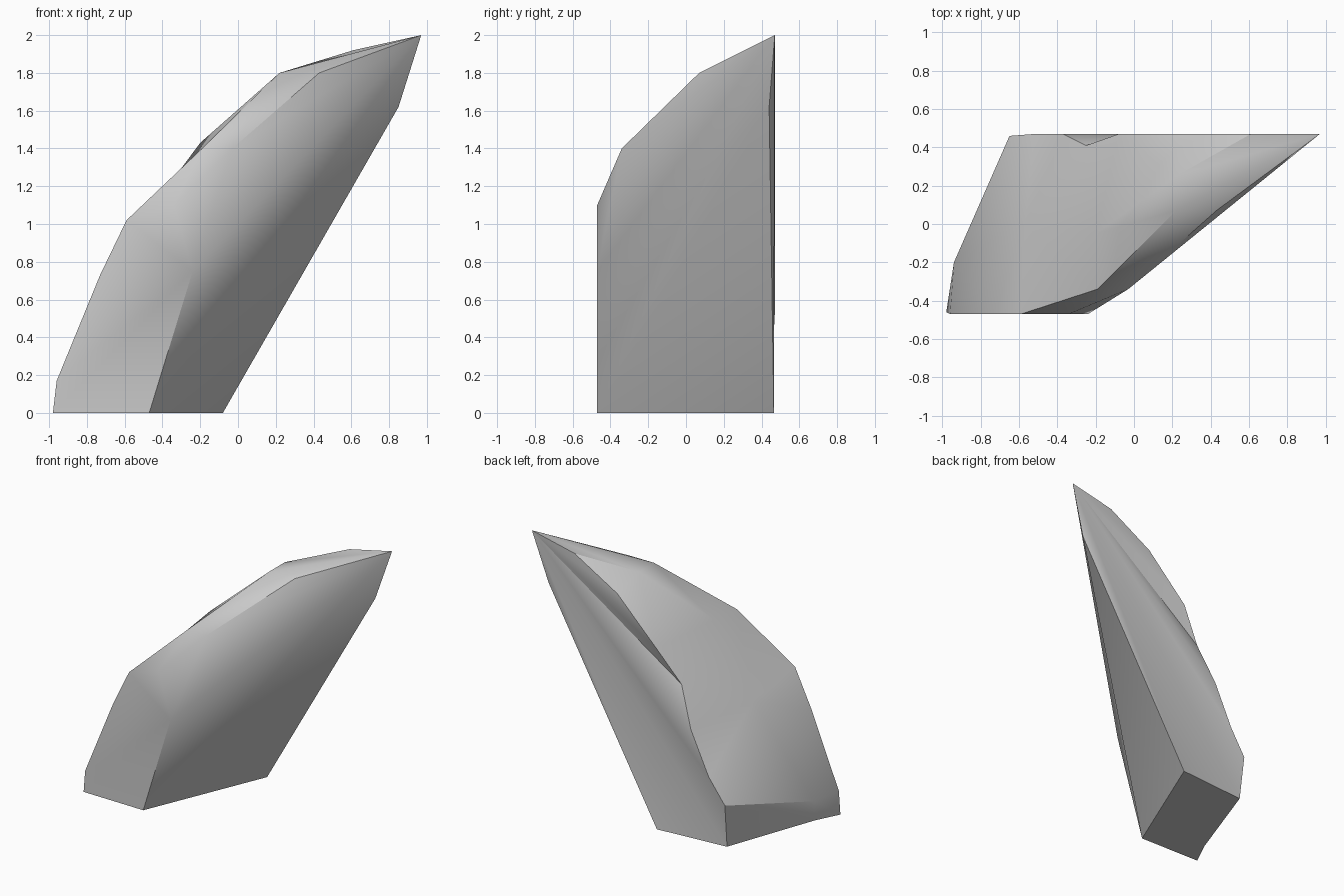
import bpy
import bmesh
import math
from mathutils import Vector

cube = bpy.data.objects.get("Cube")
if cube:
    bpy.data.objects.remove(cube, do_unlink=True)

stone = bpy.data.materials.new("plain grey")
stone.use_nodes = True
grey = (0.6, 0.6, 0.6, 1)
stone.diffuse_color = grey
stone.node_tree.nodes["Principled BSDF"].inputs["Base Color"].default_value = grey

bm = bmesh.new()


def rail(*points):
    """Add a row of vertices along one edge line of the shard."""
    return [bm.verts.new(Vector(p)) for p in points]


def face(*verts):
    """Add a face unless two of its corners coincide."""
    if len(set(verts)) == len(verts):
        bm.faces.new(verts)


def fan(centre, verts):
    """Join a row of vertices to one point."""
    for first, second in zip(verts, verts[1:]):
        face(centre, first, second)


def skin(left, right):
    """Fill between two rails with triangles, taking the shorter diagonal."""
    i = j = 0
    while i < len(left) - 1 or j < len(right) - 1:
        can_left = i < len(left) - 1
        can_right = j < len(right) - 1
        if can_left and can_right:
            step_left = ((left[i + 1].co - right[j].co).length
                         < (left[i].co - right[j + 1].co).length)
        else:
            step_left = can_left
        if step_left:
            face(left[i], left[i + 1], right[j])
            i += 1
        else:
            face(left[i], right[j + 1], right[j])
            j += 1


# Tip and the five corners of the foot
tip, = rail((.97, .47, 2))
foot = rail((-.47, -.47, 0), (-.08, .465, 0), (-.64, .42, 0),
            (-.89, -.28, 0), (-.98, -.46, 0))
foot_front, foot_side, foot_back, foot_left, foot_corner = foot

# Rails running from the foot towards the tip
front_edge = rail((-.96, -.47, .17), (-.73, -.47, .73), (-.59, -.47, 1.02),
                  (-.19, -.34, 1.4), (.22, .07, 1.8))
crest = rail((-.94, -.2, .19), (-.57, 0, .93), (-.2, -.05, 1.43),
             (.22, .25, 1.8))
back_edge = rail((-.65, .46, .33), (-.52, .47, .52), (-.37, .47, .84),
                 (-.25, .41, 1.13), (-.08, .47, 1.38), (.25, .47, 1.71),
                 (.61, .47, 1.92))
side_edge = rail((-.24, -.47, .75), (-.34, -.47, 1.1), (-.03, -.34, 1.4),
                 (.43, .07, 1.8))
heel, = rail((.85, .44, 1.62))

# Underside and flat front
face(*foot)
face(foot_front, foot_corner, *front_edge[:3], side_edge[1], side_edge[0])

# Low band on the left, then the curved outer surface
face(foot_corner, foot_left, crest[0], front_edge[0])
face(foot_left, foot_back, back_edge[0], crest[0])
skin(front_edge + [tip], crest + [tip])
skin(crest + [tip], back_edge + [tip])

# Narrow bevel along the front ridge
skin(front_edge[2:] + [tip], side_edge[1:] + [tip])
face(*side_edge[:3])

# Long side, fanned from the tip
fan(tip, [heel, foot_front, side_edge[0], side_edge[2], side_edge[3]])
face(heel, foot_side, foot_front)

# Folded back, fanned from the tip
fan(tip, [heel, foot_side, foot_back] + back_edge)

bmesh.ops.recalc_face_normals(bm, faces=bm.faces[:])
mesh = bpy.data.meshes.new("shard")
bm.to_mesh(mesh)
bm.free()
mesh.materials.append(stone)
shard = bpy.data.objects.new("shard", mesh)
bpy.context.collection.objects.link(shard)

# Soft shading inside each facet, crisp ridges between them
bpy.ops.object.select_all(action="DESELECT")
shard.select_set(True)
bpy.context.view_layer.objects.active = shard
bpy.ops.object.shade_smooth_by_angle(angle=math.radians(32))
